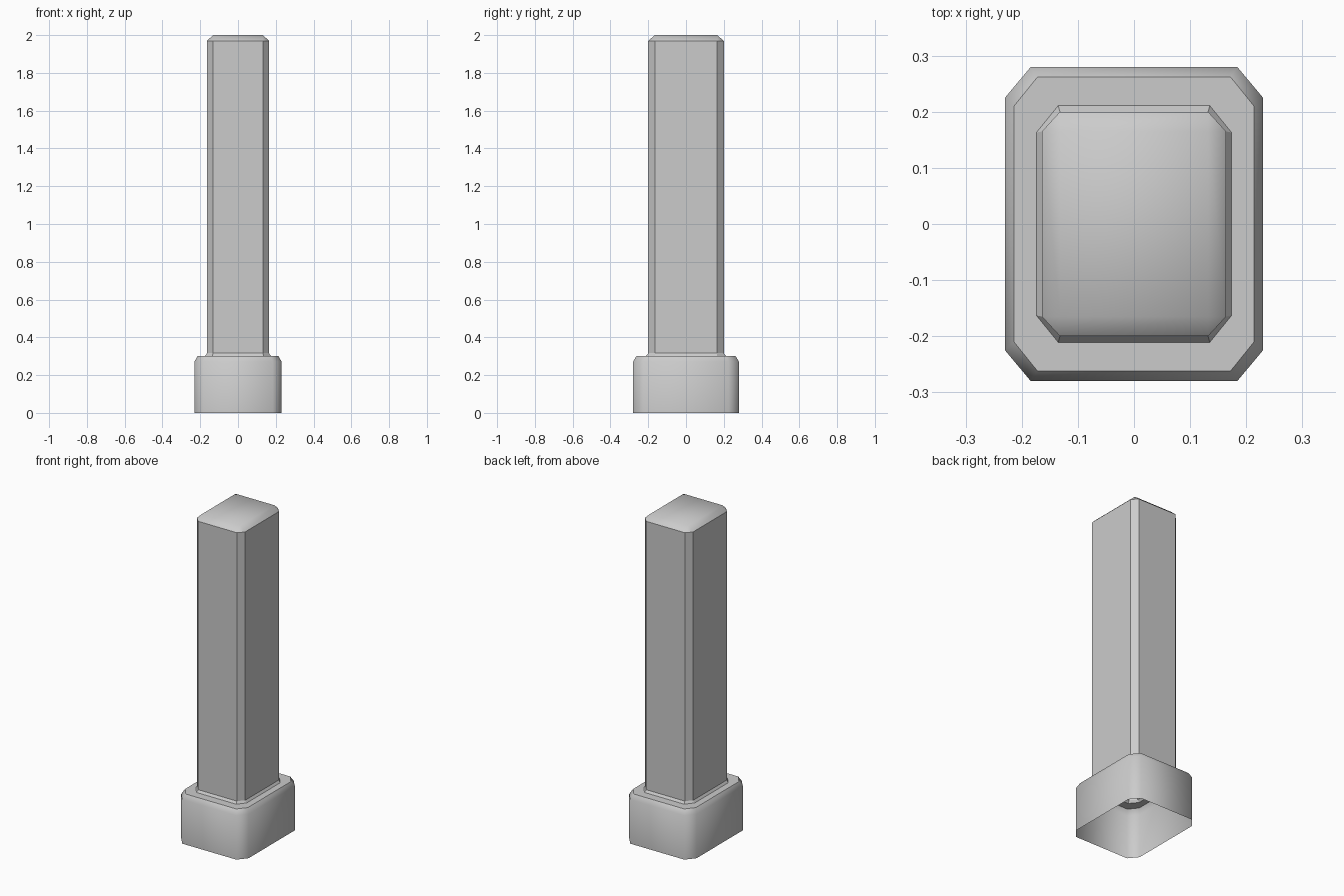
import bpy, bmesh

if "Cube" in bpy.data.objects:
    bpy.data.objects.remove(bpy.data.objects["Cube"])


def octagon(bm, hx, hy, cx, cy, z):
    """Rectangle with cut corners: hx, hy half sizes; cx, cy where the cuts start."""
    pts = [(hx, -cy), (hx, cy), (cx, hy), (-cx, hy),
           (-hx, cy), (-hx, -cy), (-cx, -hy), (cx, -hy)]
    return [bm.verts.new((x, y, z)) for x, y in pts]


def bridge(bm, a, b, sharp_sides=False):
    for i in range(8):
        j = (i + 1) % 8
        bm.faces.new((a[i], a[j], b[j], b[i]))
        if sharp_sides:
            bm.edges.get((a[i], b[i])).smooth = False


def sharpen(bm, ring):
    for i in range(8):
        bm.edges.get((ring[i], ring[(i + 1) % 8])).smooth = False


def finish(bm, name):
    for f in bm.faces:
        f.smooth = True
    bm.normal_update()
    mesh = bpy.data.meshes.new(name)
    bm.to_mesh(mesh)
    bm.free()
    bpy.context.collection.objects.link(bpy.data.objects.new(name, mesh))


# Base: hollow collar, open underneath, with a softened rim and flat ledge
bm = bmesh.new()
foot = octagon(bm, 0.23, 0.28, 0.184, 0.225, 0)
wall = octagon(bm, 0.23, 0.28, 0.184, 0.225, 0.272)
rim = octagon(bm, 0.214, 0.262, 0.172, 0.21, 0.302)
ledge = octagon(bm, 0.174, 0.211, 0.135, 0.163, 0.302)
bridge(bm, foot, wall)
bridge(bm, wall, rim)
bridge(bm, rim, ledge)
sharpen(bm, rim)
finish(bm, "base")

# Shaft: small sloped skirt, chamfered column and bevelled cap
bm = bmesh.new()
skirt = octagon(bm, 0.174, 0.211, 0.135, 0.163, 0.302)
low = octagon(bm, 0.164, 0.2, 0.132, 0.165, 0.316)
high = octagon(bm, 0.164, 0.2, 0.132, 0.165, 1.97)
bridge(bm, skirt, low, True)
bridge(bm, low, high, True)
sharpen(bm, low)
sharpen(bm, high)
cap = [bm.verts.new((sx * 0.132, sy * 0.165, 2.0))
       for sx, sy in ((1, 1), (-1, 1), (-1, -1), (1, -1))]
bm.faces.new(cap)
for k in range(4):
    a, b, c = high[2 * k + 1], high[(2 * k + 2) % 8], high[(2 * k + 3) % 8]
    bm.faces.new((a, b, cap[k]))
    bm.faces.new((b, c, cap[(k + 1) % 4], cap[k]))
finish(bm, "shaft")
